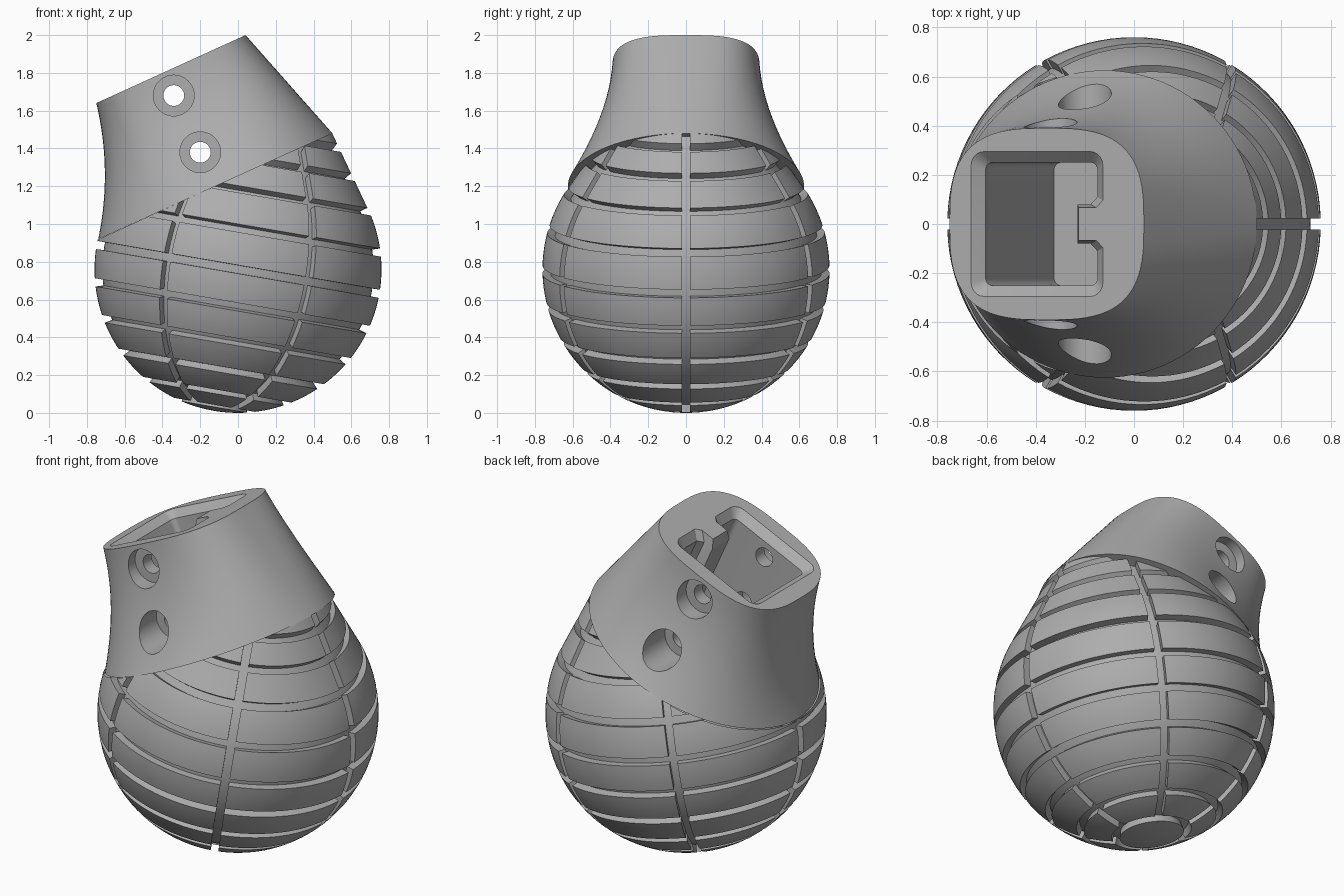
import bpy, bmesh
from math import sin, cos, asin, pi, radians, copysign
from mathutils import Matrix, Vector

cube = bpy.data.objects.get("Cube")
if cube:
    bpy.data.objects.remove(cube)

grey = bpy.data.materials.new("plain_grey")
grey.use_nodes = True
grey.diffuse_color = (0.42, 0.42, 0.42, 1)
grey.node_tree.nodes["Principled BSDF"].inputs["Base Color"].default_value = (0.42, 0.42, 0.42, 1)

TILT = radians(24.4)                      # slope of the collar planes
EGG = Matrix.Translation((0, 0, 0.76)) @ Matrix.Rotation(radians(9.8), 4, 'Y')
RIM = Matrix.Translation((-0.355, 0, 1.82)) @ Matrix.Rotation(-TILT, 4, 'Y')
GAP = 0.022                               # half width of a groove


def finish(name, bm):
    bmesh.ops.remove_doubles(bm, verts=bm.verts, dist=1e-5)
    bmesh.ops.recalc_face_normals(bm, faces=bm.faces)
    mesh = bpy.data.meshes.new(name)
    bm.to_mesh(mesh)
    bm.free()
    obj = bpy.data.objects.new(name, mesh)
    bpy.context.collection.objects.link(obj)
    mesh.materials.append(grey)
    return obj


def select_only(obj):
    bpy.ops.object.select_all(action='DESELECT')
    obj.select_set(True)
    bpy.context.view_layer.objects.active = obj


def smooth(obj):
    select_only(obj)
    bpy.ops.object.shade_smooth_by_angle(angle=radians(30))


def cut(obj, cutter):
    mod = obj.modifiers.new("cut", 'BOOLEAN')
    mod.operation = 'DIFFERENCE'
    mod.solver = 'EXACT'
    mod.object = cutter
    select_only(obj)
    bpy.ops.object.modifier_apply(modifier=mod.name)


def steps(a, b, n):
    return [a + (b - a) * i / n for i in range(n + 1)]


# Egg profile: a sphere that runs into a cone towards the top
def egg_radius(phi):
    return 0.76 if phi < radians(31.8) else 0.926 / (cos(phi) + 0.7 * sin(phi))


def egg_point(phi, th0, th1, f, gap, scale):
    rad = egg_radius(phi) * scale
    r = max(rad * cos(phi), 0)
    m = asin(gap / r) if gap else 0
    th = th0 + m + (th1 - th0 - 2 * m) * f
    return EGG @ Vector((r * cos(th), r * sin(th), rad * sin(phi)))


def egg_patch(bm, phis, th0, th1, n, gap=0.0, scales=(1.0,), sides=True):
    layers = [[[bm.verts.new(egg_point(p, th0, th1, j / n, gap, s)) for j in range(n + 1)]
               for p in phis] for s in scales]
    rows = len(phis) - 1
    for g in layers:
        for i in range(rows):
            for j in range(n):
                bm.faces.new((g[i][j], g[i][j + 1], g[i + 1][j + 1], g[i + 1][j]))
    if len(layers) == 2:                  # walls between outer and inner skin
        loop = [(rows, j) for j in range(n + 1)]
        if sides:
            loop = ([(0, j) for j in range(n)] + [(i, n) for i in range(rows)]
                    + [(rows, j) for j in range(n, 0, -1)] + [(i, 0) for i in range(rows, 0, -1)])
            loop.append(loop[0])
        a, b = layers
        for (i, j), (k, l) in zip(loop, loop[1:]):
            bm.faces.new((a[i][j], a[k][l], b[k][l], b[i][j]))


def slice_top(bm, fill):
    bmesh.ops.remove_doubles(bm, verts=bm.verts, dist=1e-5)
    res = bmesh.ops.bisect_plane(bm, geom=bm.verts[:] + bm.edges[:] + bm.faces[:],
                                 plane_co=(-0.12, 0, 1.2), plane_no=(-sin(TILT), 0, cos(TILT)),
                                 clear_outer=True)
    if fill:
        edges = [e for e in res["geom_cut"] if isinstance(e, bmesh.types.BMEdge)]
        bmesh.ops.edgeloop_fill(bm, edges=edges)


# Core seen at the bottom of the grooves
bm = bmesh.new()
egg_patch(bm, steps(-pi / 2, pi / 2, 60), 0, 2 * pi, 96, scales=(0.945,))
slice_top(bm, True)
core = finish("egg_core", bm)

# Raised panels between ring grooves and six lengthwise grooves
rings = [radians(a) for a in (-75, -60, -45, -30, -15, 0, 16.5, 33.5, 48.5, 60, 73)]
bm = bmesh.new()
for low, high in zip(rings, rings[1:]):
    d0, d1 = GAP / egg_radius(low), GAP / egg_radius(high)
    for k in range(6):
        egg_patch(bm, steps(low + d0, high - d1, 6), k * pi / 3, (k + 1) * pi / 3, 16,
                  GAP, (1.0, 0.93))
slice_top(bm, False)
panels = finish("egg_panels", bm)

# Round cap at the lower pole
bm = bmesh.new()
egg_patch(bm, steps(-pi / 2, rings[0] - GAP / 0.76, 5), 0, 2 * pi, 48, scales=(1.0, 0.93), sides=False)
cap = finish("bottom_cap", bm)


# Collar: round at the foot, rounded square at the rim
def blend(a, b, c, t):
    return a * (1 - t) * (1 - 2 * t) + b * 4 * t * (1 - t) + c * t * (2 * t - 1)


def power(v, n):
    return copysign(abs(v) ** (2 / n), v)


def loft(name, loops):
    bm = bmesh.new()
    rows = [[bm.verts.new(p) for p in loop] for loop in loops]
    n = len(rows[0])
    for a, b in zip(rows, rows[1:]):
        for j in range(n):
            bm.faces.new((a[j], a[(j + 1) % n], b[(j + 1) % n], b[j]))
    bm.faces.new(rows[0])
    bm.faces.new(rows[-1])
    return finish(name, bm)


loops = []
for t in steps(0, 1, 20):
    left = Vector((blend(-0.74, -0.705, -0.75, t), 0, 0.92 + 0.72 * t))
    right = Vector((0.5 - 0.46 * t, 0, 1.48 + 0.52 * t))
    width = blend(0.625, 0.46, 0.39, t)
    mid, half = (left + right) / 2, (right - left) / 2
    loop = []
    for j in range(96):
        a = 2 * pi * j / 96
        loop.append(mid + half * power(cos(a), 2 + t) + Vector((0, width * power(sin(a), 2 + t), 0)))
    loops.append(loop)
collar = loft("collar", loops)


# Square socket with a chamfered mouth and a key rib on one wall
def socket_loop(e, w):
    h, r = 0.25 + e, 0.03 + e * 0.6
    pts = []
    for k, (sx, sy) in enumerate(((1, 1), (-1, 1), (-1, -1), (1, -1))):
        for a in steps(k * pi / 2, (k + 1) * pi / 2, 5):
            pts.append((sx * (h - r) + r * cos(a), sy * (h - r) + r * sin(a)))
    rib, tip = 0.08 - e * 0.3, 0.16 + e * 0.6
    pts += [(h, -rib - 0.03), (h - 0.03, -rib), (tip, -rib),
            (tip, rib), (h - 0.03, rib), (h, rib + 0.03)]
    return [RIM @ Vector((x - 0.044, y, w)) for x, y in pts]


socket = loft("socket_cutter", [socket_loop(0.045, 0.05), socket_loop(0.045, 0),
                                socket_loop(0, -0.045), socket_loop(0, -0.72)])
cutters = [socket]
cut(collar, socket)
cut(core, socket)

# Two counterbored cross holes through the collar
for x, z in ((-0.34, 1.68), (-0.2, 1.38)):
    for r, y0, y1 in ((0.055, -1, 1), (0.108, 0.33, 1), (0.108, -1, -0.33)):
        ring = [(x + r * cos(2 * pi * j / 40), z + r * sin(2 * pi * j / 40)) for j in range(40)]
        drill = loft("drill_cutter", [[Vector((a, y, b)) for a, b in ring] for y in (y0, y1)])
        cut(collar, drill)
        cutters.append(drill)

for c in cutters:
    bpy.data.objects.remove(c)
for obj in (core, panels, cap, collar):
    smooth(obj)
